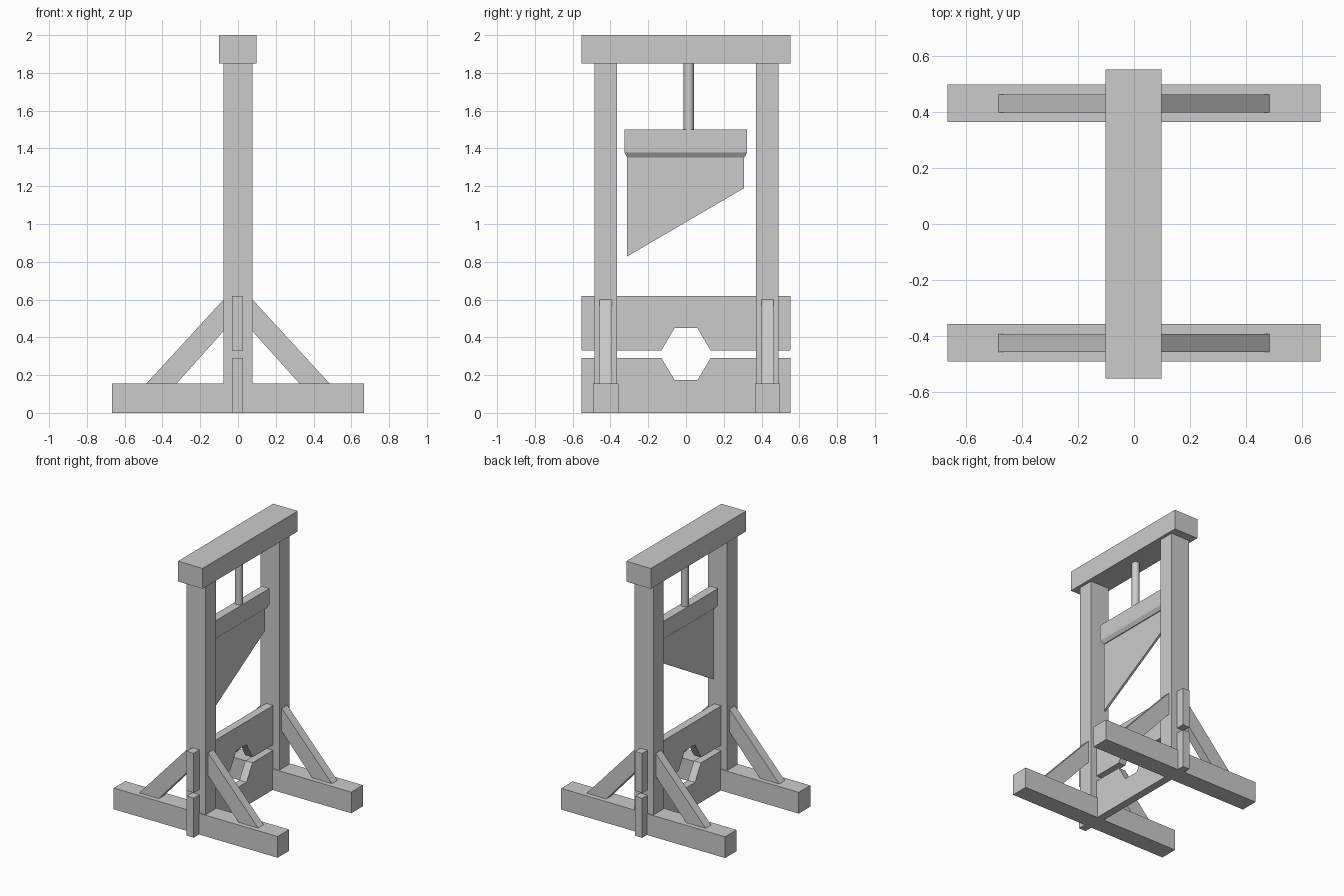
import bpy
import bmesh

cube = bpy.data.objects.get("Cube")
if cube:
    bpy.data.objects.remove(cube, do_unlink=True)

grey = bpy.data.materials.new("plain grey")
grey.use_nodes = True
grey.diffuse_color = (0.6, 0.6, 0.6, 1)
grey.node_tree.nodes["Principled BSDF"].inputs["Base Color"].default_value = (0.6, 0.6, 0.6, 1)


def finish(name, bm):
    bmesh.ops.recalc_face_normals(bm, faces=bm.faces)
    mesh = bpy.data.meshes.new(name)
    bm.to_mesh(mesh)
    bm.free()
    mesh.materials.append(grey)
    obj = bpy.data.objects.new(name, mesh)
    bpy.context.collection.objects.link(obj)
    return obj


def prism(name, profile, start, end, axis="x"):
    """Extrude a side profile along x (points are y, z) or along y (points are x, z)."""
    bm = bmesh.new()
    place = (lambda a, b, d: (d, a, b)) if axis == "x" else (lambda a, b, d: (a, d, b))
    face = bm.faces.new([bm.verts.new(place(a, b, start)) for a, b in profile])
    new = bmesh.ops.extrude_face_region(bm, geom=[face])["geom"]
    shift = place(0, 0, end - start)
    bmesh.ops.translate(bm, vec=shift, verts=[v for v in new if isinstance(v, bmesh.types.BMVert)])
    return finish(name, bm)


def box(name, x, y, z):
    return prism(name, [(y[0], z[0]), (y[1], z[0]), (y[1], z[1]), (y[0], z[1])], *x)


# Side frames: foot, upright and two diagonal braces each
for side, y in (("front", -0.425), ("back", 0.431)):
    box(side + "_foot", (-0.667, 0.667), (y - 0.067, y + 0.067), (0, 0.156))
    box(side + "_upright", (-0.078, 0.076), (y - 0.06, y + 0.06), (0.002, 1.86))
    for label, s in (("left", 1), ("right", -1)):
        brace = [(0.07, 0.607), (0.49, 0.15), (0.33, 0.15), (0.07, 0.44)]
        prism(f"{side}_{label}_brace", [(s * a, b) for a, b in brace], y - 0.032, y + 0.032, "y")

# Crossbeam
box("crossbeam", (-0.101, 0.099), (-0.553, 0.553), (1.85, 2.0))

# Neck boards with matching half openings
for name, outer, edge, notch in (("lower_board", 0, 0.29, 0.173), ("upper_board", 0.62, 0.33, 0.45)):
    prism(name, [(-0.553, outer), (0.553, outer), (0.553, edge), (0.13, edge), (0.06, notch),
                 (-0.06, notch), (-0.13, edge), (-0.553, edge)], -0.031, 0.027)

# Blade and its weight, tapered at the underside
prism("blade", [(-0.312, 1.37), (0.308, 1.37), (0.308, 1.19), (-0.312, 0.828)], -0.01, 0.006)
weight = box("blade_weight", (-0.034, 0.03), (-0.326, 0.323), (1.378, 1.5))
bm = bmesh.new()
bm.from_mesh(weight.data)
bm.faces.ensure_lookup_table()
bottom = min(bm.faces, key=lambda f: f.calc_center_median().z)
new = bmesh.ops.extrude_face_region(bm, geom=[bottom])["geom"]
for v in new:
    if isinstance(v, bmesh.types.BMVert):
        v.co = (-0.002 + (v.co.x + 0.002) * 0.45, v.co.y * 0.955, 1.352)
bmesh.ops.delete(bm, geom=[f for f in bm.faces if all(abs(v.co.z - 1.378) < 0.001 for v in f.verts)],
                 context="FACES_ONLY")
bmesh.ops.recalc_face_normals(bm, faces=bm.faces)
bm.to_mesh(weight.data)
bm.free()

# Hanging rod
bpy.ops.mesh.primitive_cylinder_add(vertices=32, radius=0.027, depth=0.38, location=(-0.002, 0.015, 1.675))
rod = bpy.context.object
rod.name = "hanging_rod"
rod.data.materials.append(grey)
bpy.ops.object.shade_smooth_by_angle()
